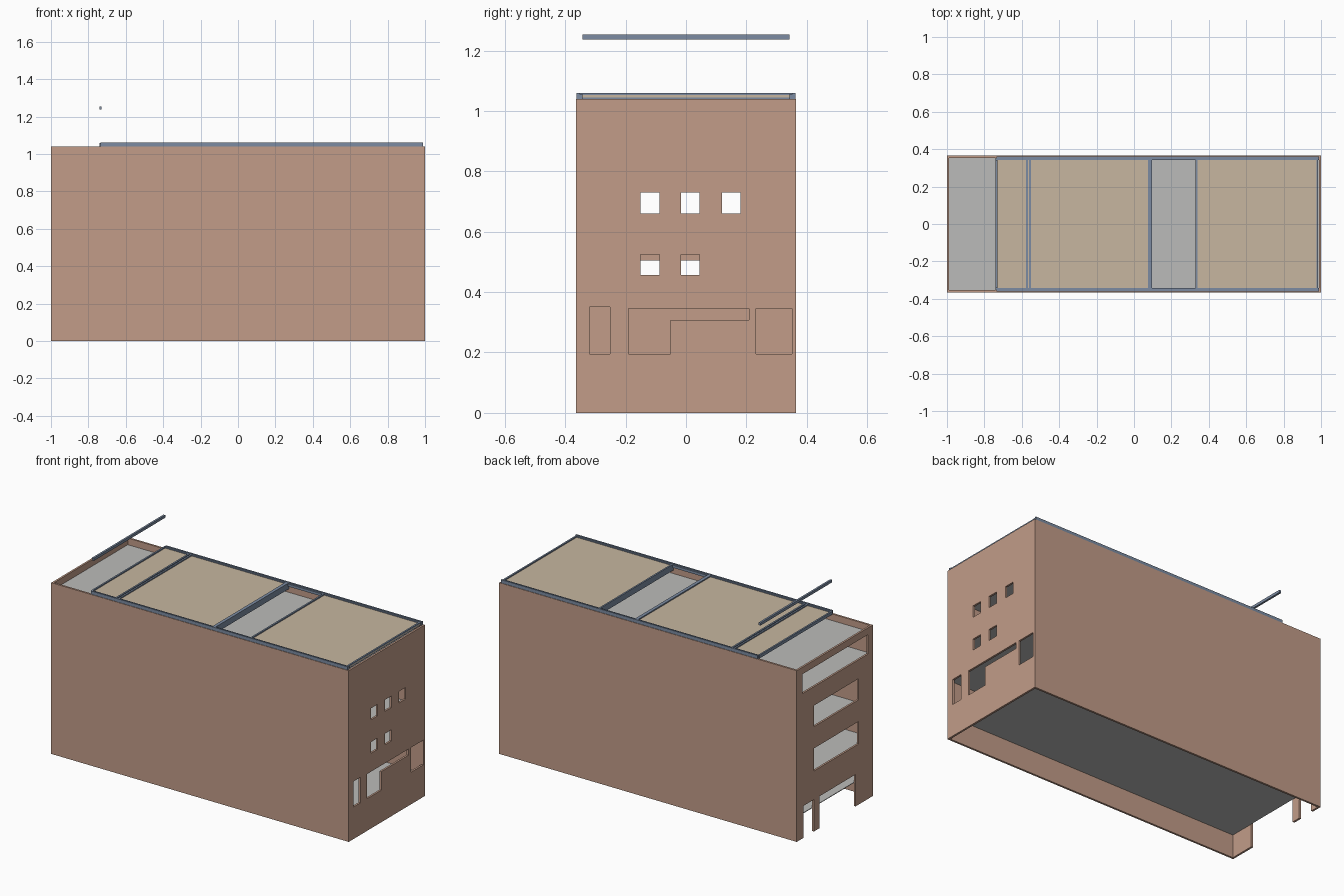
import bpy, bmesh, math

if "Cube" in bpy.data.objects:
    bpy.data.objects.remove(bpy.data.objects["Cube"])


def material(name, rgb):
    m = bpy.data.materials.new(name)
    m.diffuse_color = (*rgb, 1)
    m.use_nodes = True
    m.node_tree.nodes["Principled BSDF"].inputs["Base Color"].default_value = m.diffuse_color
    return m


CLAY = material("clay_wall", (0.54, 0.335, 0.25))
GREY = material("grey_floor", (0.50, 0.50, 0.49))
SAND = material("sand_roof", (0.57, 0.47, 0.35))
SLATE = material("slate_beam", (0.20, 0.26, 0.36))

X, Y, H, T = 1.0, 0.365, 1.04, 0.012


def finish(bm, name, mat):
    bmesh.ops.recalc_face_normals(bm, faces=bm.faces)
    me = bpy.data.meshes.new(name)
    bm.to_mesh(me)
    bm.free()
    me.materials.append(mat)
    ob = bpy.data.objects.new(name, me)
    bpy.context.collection.objects.link(ob)
    return ob


def box(name, x, y, z, mat):
    bm = bmesh.new()
    bmesh.ops.create_cube(bm, size=1)
    for v in bm.verts:
        v.co = [r[0] if c < 0 else r[1] for c, r in zip(v.co, (x, y, z))]
    return finish(bm, name, mat)


def end_wall(name, x, depth, holes):
    """Upright sheet with rectangular holes (y0, y1, z0, z1), pushed to a depth."""
    ys = sorted({-Y + T, Y - T, *(h[0] for h in holes), *(h[1] for h in holes)})
    zs = sorted({0, H, *(h[2] for h in holes), *(h[3] for h in holes)})
    bm = bmesh.new()
    for y0, y1 in zip(ys, ys[1:]):
        for z0, z1 in zip(zs, zs[1:]):
            cy, cz = (y0 + y1) / 2, (z0 + z1) / 2
            if any(a < cy < b and c < cz < d for a, b, c, d in holes):
                continue
            bm.faces.new([bm.verts.new((x, *p)) for p in
                          ((y0, z0), (y1, z0), (y1, z1), (y0, z1))])
    bmesh.ops.remove_doubles(bm, verts=bm.verts, dist=1e-5)
    ext = bmesh.ops.extrude_face_region(bm, geom=bm.faces[:], use_keep_orig=True)
    for v in ext["geom"]:
        if isinstance(v, bmesh.types.BMVert):
            v.co.x += depth
    bmesh.ops.recalc_face_normals(bm, faces=bm.faces)
    bmesh.ops.dissolve_limit(bm, angle_limit=math.radians(1),
                             verts=bm.verts, edges=bm.edges)
    return finish(bm, name, CLAY)


# Long side walls
box("front_wall", (-X, X), (-Y, -Y + T), (0, H), CLAY)
box("back_wall", (-X, X), (Y - T, Y), (0, H), CLAY)

# Right end: small windows above, large openings and a slot below
windows = [(y, y + 0.062, 0.66, 0.73) for y in (-0.15, -0.017, 0.119)]
windows += [(y, y + 0.062, 0.457, 0.525) for y in (-0.15, -0.017)]
windows += [(-0.32, -0.252, 0.195, 0.35), (-0.19, -0.052, 0.195, 0.345),
            (-0.052, 0.208, 0.308, 0.345), (0.232, 0.351, 0.195, 0.345)]
end_wall("right_wall", X, -T, windows)

# Left end: wide bands of opening and a ground passage with one post
end_wall("left_wall", -X, T, [
    (-0.32, 0.31, 0.88, 0.998), (-0.23, 0.20, 0.637, 0.765),
    (-0.23, 0.20, 0.368, 0.505), (-0.20, 0.145, 0, 0.194),
    (0.20, 0.30, 0, 0.194)])

# Floors and roof deck
for i, z in enumerate((0.143, 0.362, 0.55, 0.87, 1.0)):
    box(f"floor_{i + 1}", (-X + T, X - T), (-Y + T, Y - T), (z - 0.004, z), GREY)

# Roof panels
for i, (a, b) in enumerate(((-0.735, -0.56), (-0.56, 0.085), (0.335, 0.985))):
    box(f"roof_panel_{i + 1}", (a, b), (-0.352, 0.352), (1.045, 1.052), SAND)

# Roof rails along both sides
for side, s in (("front", -1), ("back", 1)):
    for part, (a, b), top in (("outer", (0.353, 0.362), 1.06),
                              ("inner", (0.343, 0.353), 1.056)):
        box(f"{side}_{part}_rail", (-0.735, 0.99), sorted((s * a, s * b)),
            (1.04, top), SLATE)

# Cross beams between the rails
beams = ((-0.735, 1.04), (-0.572, 1.04), (-0.556, 1.04), (0.081, 1.022),
         (0.091, 1.022), (0.335, 1.022), (0.98, 1.04))
for i, (x, z) in enumerate(beams):
    box(f"cross_beam_{i + 1}", (x - 0.005, x + 0.005), (-0.352, 0.352),
        (z, 1.059), SLATE)

# Loose bar hovering over the left roof edge
box("high_bar", (-0.741, -0.729), (-0.343, 0.343), (1.237, 1.253), SLATE)
